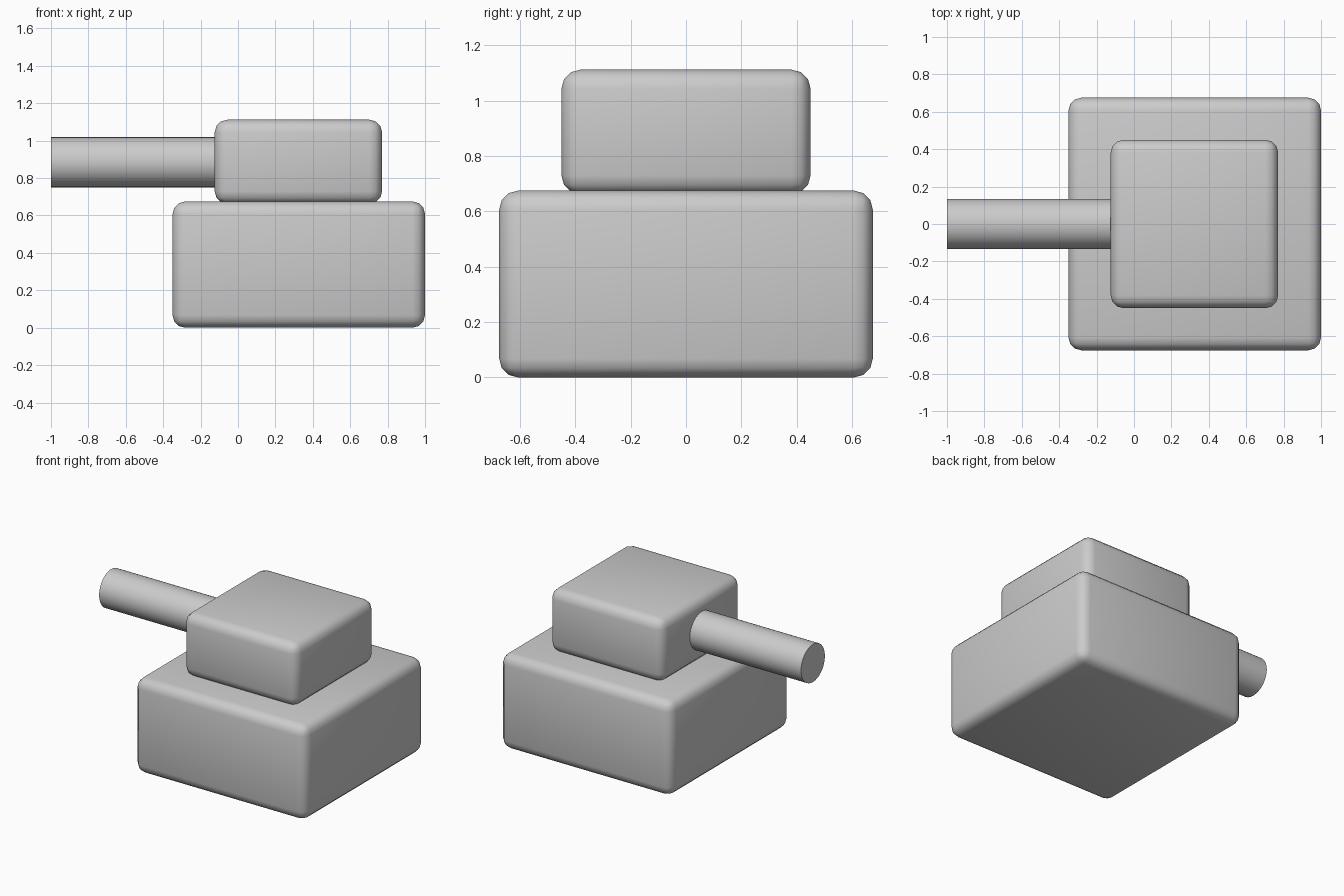
import bpy, math

if "Cube" in bpy.data.objects:
    bpy.data.objects.remove(bpy.data.objects["Cube"])


def smooth(obj, angle):
    bpy.ops.object.select_all(action='DESELECT')
    obj.select_set(True)
    bpy.context.view_layer.objects.active = obj
    bpy.ops.object.shade_smooth_by_angle(angle=math.radians(angle))


def rounded_box(name, location, size, radius):
    bpy.ops.mesh.primitive_cube_add(size=1, location=location)
    obj = bpy.context.object
    obj.name = name
    obj.scale = size
    bpy.ops.object.transform_apply(location=False, rotation=False, scale=True)
    bevel = obj.modifiers.new("rounded_edges", 'BEVEL')
    bevel.width = radius
    bevel.segments = 3
    bpy.ops.object.modifier_apply(modifier=bevel.name)
    smooth(obj, 60)
    return obj


# Lower block and the smaller block resting on it
rounded_box("hull", (0.325, 0, 0.3375), (1.35, 1.35, 0.675), 0.0675)
rounded_box("turret", (0.323, 0, 0.887), (0.895, 0.90, 0.45), 0.0675)

# Round bar reaching out to the left, rooted inside the upper block
x0, x1 = -1.0, 0.0
bpy.ops.mesh.primitive_cylinder_add(vertices=32, radius=0.1345, depth=x1 - x0,
                                    location=((x0 + x1) / 2, 0, 0.885),
                                    rotation=(0, math.pi / 2, 0))
barrel = bpy.context.object
barrel.name = "barrel"
smooth(barrel, 40)
